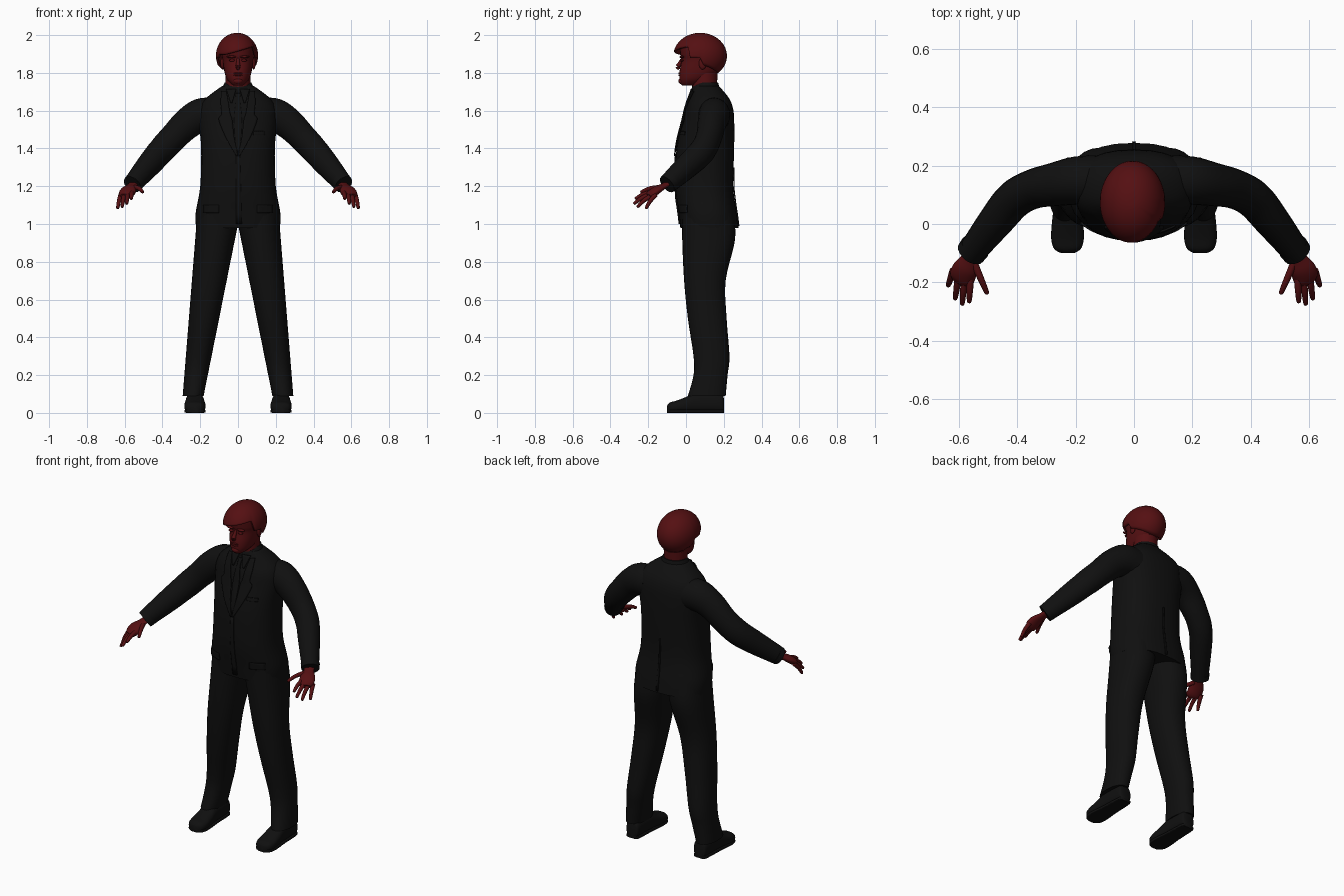
import bpy, bmesh
from math import sin, cos, pi, acos
from mathutils import Vector

if "Cube" in bpy.data.objects:
    bpy.data.objects.remove(bpy.data.objects["Cube"], do_unlink=True)


def material(name, colour):
    mat = bpy.data.materials.new(name)
    mat.use_nodes = True
    mat.diffuse_color = (*colour, 1)
    shader = next(node for node in mat.node_tree.nodes if node.type == 'BSDF_PRINCIPLED')
    shader.inputs["Base Color"].default_value = (*colour, 1)
    shader.inputs["Roughness"].default_value = .8
    return mat


SUIT = material("suit black", (.005, .005, .005))
SKIN = material("dark red", (.09, .005, .006))


def finish(name, bm, mat):
    bmesh.ops.recalc_face_normals(bm, faces=bm.faces)
    mesh = bpy.data.meshes.new(name)
    bm.to_mesh(mesh)
    bm.free()
    mesh.materials.append(mat)
    ob = bpy.data.objects.new(name, mesh)
    bpy.context.collection.objects.link(ob)
    bpy.ops.object.select_all(action='DESELECT')
    ob.select_set(True)
    bpy.context.view_layer.objects.active = ob
    bpy.ops.object.shade_smooth_by_angle(angle=.9)
    return ob


def smooth_rows(rows, steps=5):
    """Resample rows of numbers along a smooth spline through them."""
    rows = [Vector(row) for row in rows]
    result = []
    for i, (start, end) in enumerate(zip(rows, rows[1:])):
        leave = (end - rows[max(i - 1, 0)]) / 2
        arrive = (rows[min(i + 2, len(rows) - 1)] - start) / 2
        for k in range(steps):
            t = k / steps
            ease = t * t * (3 - 2 * t)
            result.append(start.lerp(end, ease) + leave * t * (1 - t) ** 2 - arrive * t * t * (1 - t))
    return result + [rows[-1]]


def bridge(bm, loops):
    for lower, upper in zip(loops, loops[1:]):
        for i in range(len(lower)):
            bm.faces.new((lower[i - 1], lower[i], upper[i], upper[i - 1]))


def loft(name, rings, mat, power=2, sides=28):
    """Skin closed superellipse rings given as centre, side axis, up axis."""
    def curve(value):
        return abs(value) ** (2 / power) * (1 if value > 0 else -1)

    bm = bmesh.new()
    angles = [2 * pi * i / sides for i in range(sides)]
    loops = [[bm.verts.new(centre + u * curve(cos(a)) + v * curve(sin(a))) for a in angles]
             for centre, u, v in rings]
    bridge(bm, loops)
    bm.faces.new(loops[0])
    bm.faces.new(loops[-1])
    return finish(name, bm, mat)


def stack(name, rows, mat, power=2, x_at=lambda z: 0):
    """Level rings from rows of height, half width, front and back."""
    return loft(name, [(Vector((x_at(z), (front + back) / 2, z)), Vector((width, 0, 0)),
                        Vector((0, (back - front) / 2, 0)))
                       for z, width, front, back in smooth_rows(rows)], mat, power)


def limb(name, path, mat, s=1, flat=1):
    """Tube along rows of x, y, z and radius; flat scales its upright radius."""
    rows = smooth_rows(path)
    points = [Vector((s * x, y, z)) for x, y, z, radius in rows]
    rings = []
    for i, point in enumerate(points):
        ahead = points[min(i + 1, len(points) - 1)] - points[max(i - 1, 0)]
        side = ahead.cross(Vector((0, 0, 1))).normalized()
        up = side.cross(ahead.normalized())
        radius = rows[i][-1]
        rings.append((point, side * radius, up * radius * flat))
    return loft(name, rings, mat, sides=20)


def ellipsoid(name, centre, radii):
    bm = bmesh.new()
    bmesh.ops.create_uvsphere(bm, u_segments=20, v_segments=12, radius=1)
    bmesh.ops.scale(bm, vec=radii, verts=bm.verts)
    bmesh.ops.translate(bm, vec=centre, verts=bm.verts)
    return finish(name, bm, SKIN)


# Jacket body
jacket = stack("jacket", [
    (.98, .222, -.03, .278), (1.06, .224, -.04, .268), (1.2, .2, -.057, .25),
    (1.4, .195, -.05, .255), (1.55, .208, -.016, .255), (1.62, .2, 0, .247),
    (1.67, .165, .02, .225), (1.73, .085, .042, .175)], SUIT, power=2.4)


def panel(name, rows, lift, s=1, back=False):
    """Thin cloth wrapped on the jacket, from rows of height, inner x, outer x."""
    bm = bmesh.new()
    columns = 6
    depth = 1 if back else -1
    grid = [[bm.verts.new((s * (inner + (outer - inner) * k / columns), depth, z))
             for k in range(columns + 1)] for z, inner, outer in smooth_rows(rows)]
    for lower, upper in zip(grid, grid[1:]):
        for k in range(columns):
            bm.faces.new((lower[k], lower[k + 1], upper[k + 1], upper[k]))
    ob = finish(name, bm, SUIT)
    wrap = ob.modifiers.new("wrap", 'SHRINKWRAP')
    wrap.target = jacket
    wrap.wrap_method = 'PROJECT'
    wrap.use_project_y = True
    wrap.use_positive_direction = not back
    wrap.use_negative_direction = back
    wrap.wrap_mode = 'ABOVE_SURFACE'
    wrap.offset = lift
    cloth = ob.modifiers.new("thickness", 'SOLIDIFY')
    cloth.thickness = .006
    cloth.offset = 0


panel("tie", [(1.38, -.01, .01), (1.55, -.02, .02), (1.66, -.01, .01), (1.69, -.02, .02)], .004)
panel("front_overlap", [(1, -.01, .02), (1.37, -.01, .01)], .003)
panel("back_seam", [(.99, -.006, .006), (1.3, -.004, .004)], .003, back=True)
panel("breast_pocket", [(1.47, .08, .14), (1.49, .08, .14)], .003)

# Finger ends run evenly from the index to the little finger
INDEX_KNUCKLE, LITTLE_KNUCKLE = Vector((.56, -.17, 1.17)), Vector((.62, -.16, 1.155))
INDEX_TIP, LITTLE_TIP = Vector((.565, -.265, 1.135)), Vector((.637, -.21, 1.085))
LONGER = Vector((0, -.03, -.01))


def finger(name, knuckle, tip, s):
    middle = knuckle.lerp(tip, .6) + Vector((0, 0, .008))
    end = tip + (tip - middle) * .1
    limb(name, [(*knuckle, .013), (*middle, .011), (*tip, .008), (*end, .002)], SKIN, s)


for s, side in ((1, "left"), (-1, "right")):
    # Jacket details
    panel(side + "_lapel", [(1.36, 0, .01), (1.46, .02, .065), (1.55, .03, .1), (1.58, .04, .085),
                            (1.64, .05, .09), (1.7, .06, .085)], .007, s)
    panel(side + "_pocket_flap", [(1.06, .1, .18), (1.1, .1, .18)], .004, s)
    panel(side + "_shirt_collar", [(1.64, .03, .04), (1.71, .01, .06)], .008, s)

    # Sleeve with a cuff band at its end
    wrist = (.56, -.1, 1.21)
    limb(side + "_sleeve", [
        (.13, .15, 1.575, .085), (.2, .148, 1.572, .083), (.27, .136, 1.53, .075),
        (.345, .12, 1.455, .068), (.41, .085, 1.385, .066), (.47, .015, 1.315, .061),
        (*wrist, .047)], SUIT, s, flat=1.1)
    limb(side + "_cuff", [(.545, -.08, 1.227, .053), (*wrist, .051)], SUIT, s)

    # Hand
    limb(side + "_palm", [(.545, -.085, 1.22, .028), (.563, -.12, 1.2, .03), (.58, -.155, 1.18, .043),
                          (.59, -.185, 1.157, .043), (.597, -.2, 1.147, .03)], SKIN, s, flat=.5)
    for i, label in enumerate(("index", "middle", "ring", "little")):
        across = i / 3
        finger(f"{side}_{label}_finger", INDEX_KNUCKLE.lerp(LITTLE_KNUCKLE, across),
               INDEX_TIP.lerp(LITTLE_TIP, across) + LONGER * sin(pi * across), s)
    finger(side + "_thumb", Vector((.55, -.13, 1.195)), Vector((.505, -.235, 1.17)), s)

    # Trouser leg, leaning inwards and widening with height
    depths = [(.09, .01, .21), (.2, .04, .22), (.3, .04, .23), (.5, .01, .215),
              (.7, -.01, .21), (.92, -.02, .26), (1.06, -.02, .25)]
    stack(side + "_trouser_leg", [(z, .05 + .06 * z, front, back) for z, front, back in depths],
          SUIT, power=2.2, x_at=lambda z: s * (.25 - .14 * z))

    # Shoe and sole, lofted from heel to toe: y, half width, height
    shoe = smooth_rows([(.2, .03, .07), (.18, .042, .1), (.06, .048, .1), (0, .054, .075),
                        (-.05, .056, .056), (-.085, .046, .046), (-.1, .022, .03)])
    sole_height = Vector((0, 0, .009))
    for part, power in (("shoe", 2.5), ("sole", 6)):
        rings = []
        for y, width, height in shoe:
            up = sole_height if part == "sole" else Vector((0, 0, height / 2)) + sole_height / 2
            rings.append((Vector((s * .228, y, 0)) + up, Vector((width, 0, 0)), up))
        loft(f"{side}_{part}", rings, SUIT, power)

    # Ear, eye, brow
    ellipsoid(side + "_ear", (s * .083, .088, 1.85), (.01, .02, .032))
    ellipsoid(side + "_eye", (s * .032, -.022, 1.866), (.015, .009, .007))
    ellipsoid(side + "_brow", (s * .034, -.022, 1.885), (.026, .012, .007))

# Collar and neck
stack("collar", [(1.69, .092, .03, .19), (1.72, .083, .03, .178), (1.75, .07, .05, .17)], SUIT)
stack("neck", [(1.68, .066, .035, .16), (1.8, .066, .03, .168)], SKIN)

# Head and face
stack("head", [
    (1.733, .024, -.02, .05), (1.745, .04, -.03, .085), (1.77, .06, -.035, .13),
    (1.81, .073, -.034, .175), (1.866, .081, -.024, .197), (1.9, .086, -.03, .203),
    (1.95, .08, -.03, .19), (1.985, .045, .02, .14)], SKIN, power=2.2)
limb("nose", [(0, -.02, 1.875, .007), (0, -.034, 1.85, .01), (0, -.042, 1.832, .013),
              (0, -.035, 1.82, .007)], SKIN)
for part, z in (("upper_lip", 1.798), ("lower_lip", 1.788)):
    ellipsoid(part, (0, -.032, z), (.023, .009, .005))
ellipsoid("chin", (0, -.022, 1.757), (.026, .018, .017))


def hairline(dx, dy):
    """Lower edge of the hair by direction: swept fringe, sides, nape."""
    if dy < -.45:
        return .2 + .25 * dx if dx > -.6 else .05
    return -.1 if dy < .1 else -.35 - .4 * dy


# Hair cap
bm = bmesh.new()
segments, bands = 48, 14
loops = []
for band in range(1, bands + 1):
    loop = []
    for i in range(segments):
        turn = 2 * pi * i / segments
        dx, dy = sin(turn), -cos(turn)
        fall = acos(hairline(dx, dy)) * band / bands
        spread = sin(fall)
        loop.append(bm.verts.new((.1 * dx * spread - .005, .075 + .13 * dy * spread,
                                  1.89 + .11 * cos(fall))))
    loops.append(loop)
bm.faces.new(loops[0])
bridge(bm, loops)
hair = finish("hair", bm, SKIN)
shell = hair.modifiers.new("thickness", 'SOLIDIFY')
shell.thickness = .012
shell.offset = -1
